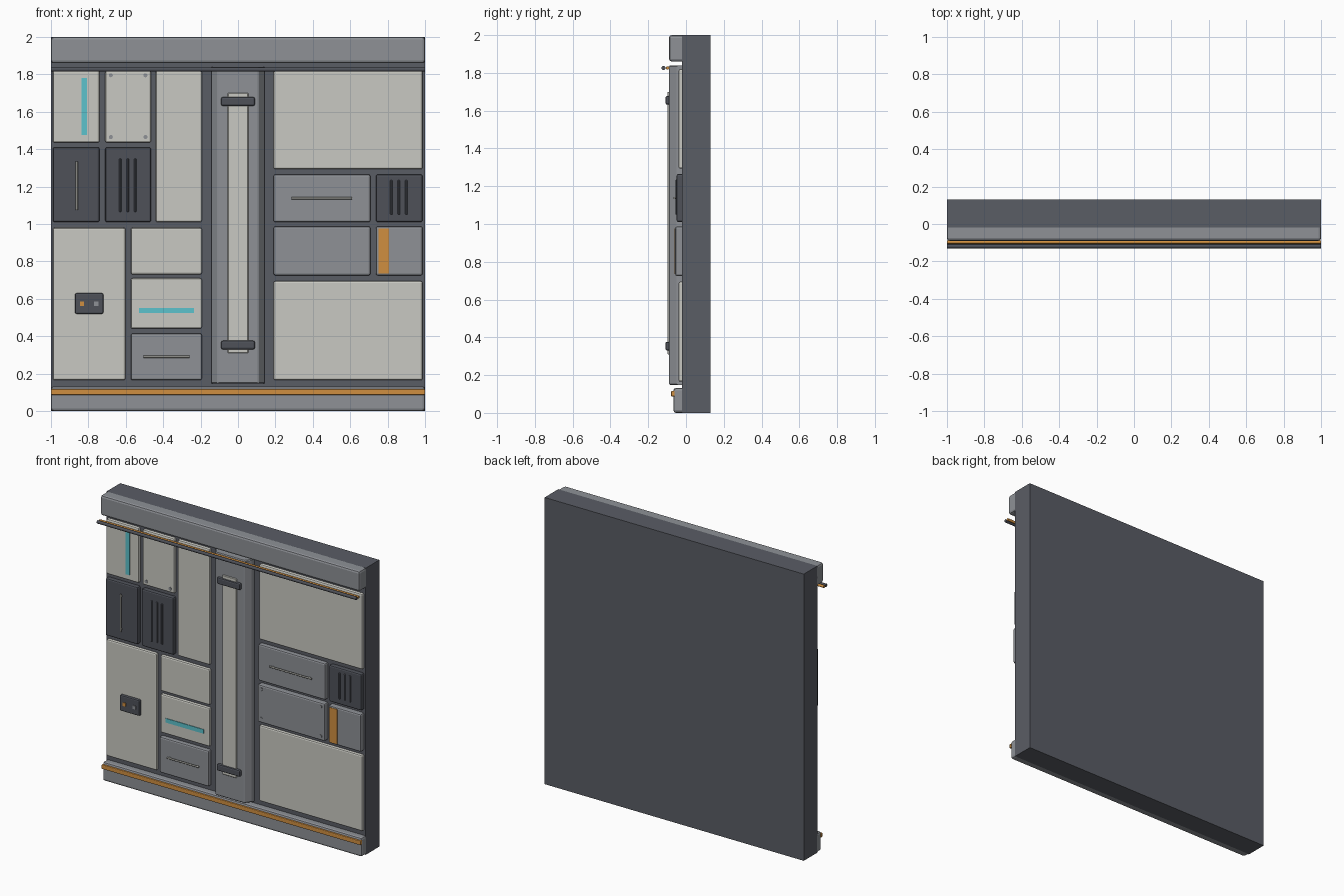
import bpy, bmesh, math
from mathutils import Matrix, Vector

if "Cube" in bpy.data.objects:
    bpy.data.objects.remove(bpy.data.objects["Cube"])


def lin(c):
    c /= 255
    return c / 12.92 if c <= 0.04045 else ((c + 0.055) / 1.055) ** 2.4


def material(name, r, g, b):
    m = bpy.data.materials.new(name)
    m.diffuse_color = (lin(r), lin(g), lin(b), 1)
    m.use_nodes = True
    m.node_tree.nodes["Principled BSDF"].inputs["Base Color"].default_value = m.diffuse_color
    return m


LIGHT = material("pale panel", 201, 201, 194)
MID = material("mid grey", 142, 145, 150)
FRAME = material("frame grey", 90, 93, 101)
DARK = material("dark grey", 78, 81, 89)
ORANGE = material("orange", 208, 143, 64)
CYAN = material("cyan", 92, 194, 204)
METAL = material("handle metal", 176, 176, 170)

WALL = -0.02  # front plane of the backing slab


def finish(bm, name, mat):
    bmesh.ops.recalc_face_normals(bm, faces=bm.faces)
    me = bpy.data.meshes.new(name)
    bm.to_mesh(me)
    bm.free()
    me.materials.append(mat)
    ob = bpy.data.objects.new(name, me)
    bpy.context.collection.objects.link(ob)
    return ob


def box(name, x0, x1, y0, y1, z0, z1, mat, bevel=0.0, seg=2):
    bm = bmesh.new()
    bmesh.ops.create_cube(bm, size=1)
    for v in bm.verts:
        v.co = Vector(((x0 + x1) / 2 + v.co.x * (x1 - x0),
                       (y0 + y1) / 2 + v.co.y * (y1 - y0),
                       (z0 + z1) / 2 + v.co.z * (z1 - z0)))
    if bevel:
        # leave the edges lying on the back plane sharp
        edges = [e for e in bm.edges if not all(v.co.y > y1 - 1e-5 for v in e.verts)]
        bmesh.ops.bevel(bm, geom=edges, offset=bevel, segments=seg,
                        affect='EDGES', profile=0.5)
    return finish(bm, name, mat)


def rod(name, a, b, r, mat, sides=12):
    a, b = Vector(a), Vector(b)
    bm = bmesh.new()
    rot = (b - a).to_track_quat('Z', 'Y').to_matrix().to_4x4()
    bmesh.ops.create_cone(bm, cap_ends=True, segments=sides, radius1=r, radius2=r,
                          depth=(b - a).length,
                          matrix=Matrix.Translation((a + b) / 2) @ rot)
    ob = finish(bm, name, mat)
    for p in ob.data.polygons:
        p.use_smooth = len(p.vertices) == 4
    for e in ob.data.edges:
        v0, v1 = (ob.data.vertices[i].co for i in e.vertices)
        e.use_edge_sharp = abs((v1 - v0).dot((b - a).normalized())) < 1e-4
    return ob


def panel(name, x0, x1, z0, z1, y, mat):
    box(name, x0, x1, y, WALL + 0.005, z0, z1, mat, 0.01)


def handle(name, a, b, y):
    # slim bar on two short posts
    (ax, az), (bx, bz) = a, b
    rod(name, (ax, y - 0.011, az), (bx, y - 0.011, bz), 0.006, METAL, 8)
    for t in (0.06, 0.94):
        px, pz = ax + (bx - ax) * t, az + (bz - az) * t
        rod(name + "_post", (px, y + 0.002, pz), (px, y - 0.011, pz), 0.005, METAL, 8)


def screws(x0, x1, z0, z1, y):
    for x in (x0 + 0.03, x1 - 0.03):
        for z in (z0 + 0.03, z1 - 0.025):
            rod("screw", (x, y + 0.002, z), (x, y - 0.004, z), 0.011, MID)


def vent(cx, z0, z1, y):
    for dx in (-0.04, 0, 0.04):
        box("vent_slat", cx + dx - 0.006, cx + dx + 0.006, y - 0.006, y + 0.002,
            z0, z1, DARK, 0.003, 1)


# backing slab
box("wall_slab", -1, 1, WALL, 0.13, 0, 2, FRAME)

# top and bottom beams with the orange bumper rail
box("top_beam", -1, 1, -0.09, WALL + 0.002, 1.86, 2.0, MID, 0.014)
box("bottom_beam", -1, 1, -0.067, WALL + 0.002, 0, 0.132, MID, 0.014)
box("orange_rail", -1, 1, -0.079, -0.06, 0.087, 0.117, ORANGE, 0.005)

# cables running under the top beam
rod("dark_cable", (-1, -0.119, 1.826), (1, -0.119, 1.826), 0.011, DARK)
rod("orange_cable", (-1, -0.097, 1.826), (1, -0.097, 1.826), 0.009, ORANGE)

# central column: chamfered profile extruded upward
bm = bmesh.new()
profile = [(-0.143, WALL + 0.002), (-0.143, -0.045), (-0.11, -0.09),
           (0.11, -0.09), (0.143, -0.045), (0.143, WALL + 0.002)]
face = bm.faces.new([bm.verts.new((x, y, 0.147)) for x, y in profile])
ext = bmesh.ops.extrude_face_region(bm, geom=[face])
bmesh.ops.translate(bm, vec=(0, 0, 1.693),
                    verts=[v for v in ext["geom"] if isinstance(v, bmesh.types.BMVert)])
edges = [e for e in bm.edges if all(v.co.y < -0.03 for v in e.verts)]
bmesh.ops.bevel(bm, geom=edges, offset=0.006, segments=1, affect='EDGES')
finish(bm, "column", MID)

# pale strip and clamps on the column
box("column_strip", -0.055, 0.055, -0.098, -0.088, 0.31, 1.70, LIGHT, 0.003, 1)
for z in (0.353, 1.655):
    box("column_clamp", -0.09, 0.09, -0.109, -0.086, z - 0.023, z + 0.023, DARK, 0.009)

# panels: name, x range, z range, front plane, colour
LO, M1, M2 = -0.04, -0.05, -0.057
for row in [
    ("upper_left_panel", -0.99, -0.74, 1.435, 1.82, LO, LIGHT),
    ("screwed_panel", -0.71, -0.465, 1.435, 1.82, LO, LIGHT),
    ("tall_panel", -0.44, -0.193, 1.01, 1.82, LO, LIGHT),
    ("dark_door", -0.99, -0.74, 1.01, 1.41, M1, DARK),
    ("left_vent_panel", -0.71, -0.465, 1.01, 1.41, M1, DARK),
    ("lower_left_panel", -0.99, -0.602, 0.165, 0.98, LO, LIGHT),
    ("small_panel", -0.573, -0.193, 0.73, 0.98, LO, LIGHT),
    ("lit_panel", -0.573, -0.193, 0.44, 0.71, LO, LIGHT),
    ("lower_drawer", -0.573, -0.193, 0.165, 0.415, M1, MID),
    ("upper_right_panel", 0.19, 0.987, 1.293, 1.82, LO, LIGHT),
    ("right_drawer", 0.19, 0.708, 1.01, 1.265, M1, MID),
    ("right_vent_panel", 0.737, 0.987, 1.01, 1.265, M1, DARK),
    ("right_plate", 0.19, 0.708, 0.725, 0.987, M2, MID),
    ("striped_plate", 0.737, 0.987, 0.725, 0.987, M2, MID),
    ("lower_right_panel", 0.19, 0.987, 0.165, 0.695, LO, LIGHT),
]:
    panel(*row)

# light strips and orange stripe
box("cyan_light_upright", -0.836, -0.807, LO - 0.004, LO + 0.002, 1.475, 1.78, CYAN)
box("cyan_light_flat", -0.53, -0.235, LO - 0.004, LO + 0.002, 0.523, 0.552, CYAN)
box("orange_stripe", 0.75, 0.808, M2 - 0.003, M2 + 0.002, 0.735, 0.977, ORANGE)

# handles
handle("door_handle", (-0.862, 1.075), (-0.862, 1.335), M1)
handle("lower_drawer_handle", (-0.505, 0.29), (-0.26, 0.29), M1)
handle("right_drawer_handle", (0.287, 1.138), (0.61, 1.138), M1)

# vents and screws
vent(-0.59, 1.065, 1.35, M1)
vent(0.86, 1.05, 1.235, M1)
screws(-0.71, -0.465, 1.435, 1.82, LO)
screws(0.19, 0.708, 0.725, 0.987, M2)

# control box with two buttons
box("control_box", -0.872, -0.72, -0.06, LO + 0.002, 0.52, 0.63, DARK, 0.008)
for name, x, mat in (("orange_button", -0.834, ORANGE), ("grey_button", -0.758, MID)):
    box(name, x - 0.011, x + 0.011, -0.065, -0.058, 0.562, 0.586, mat)
